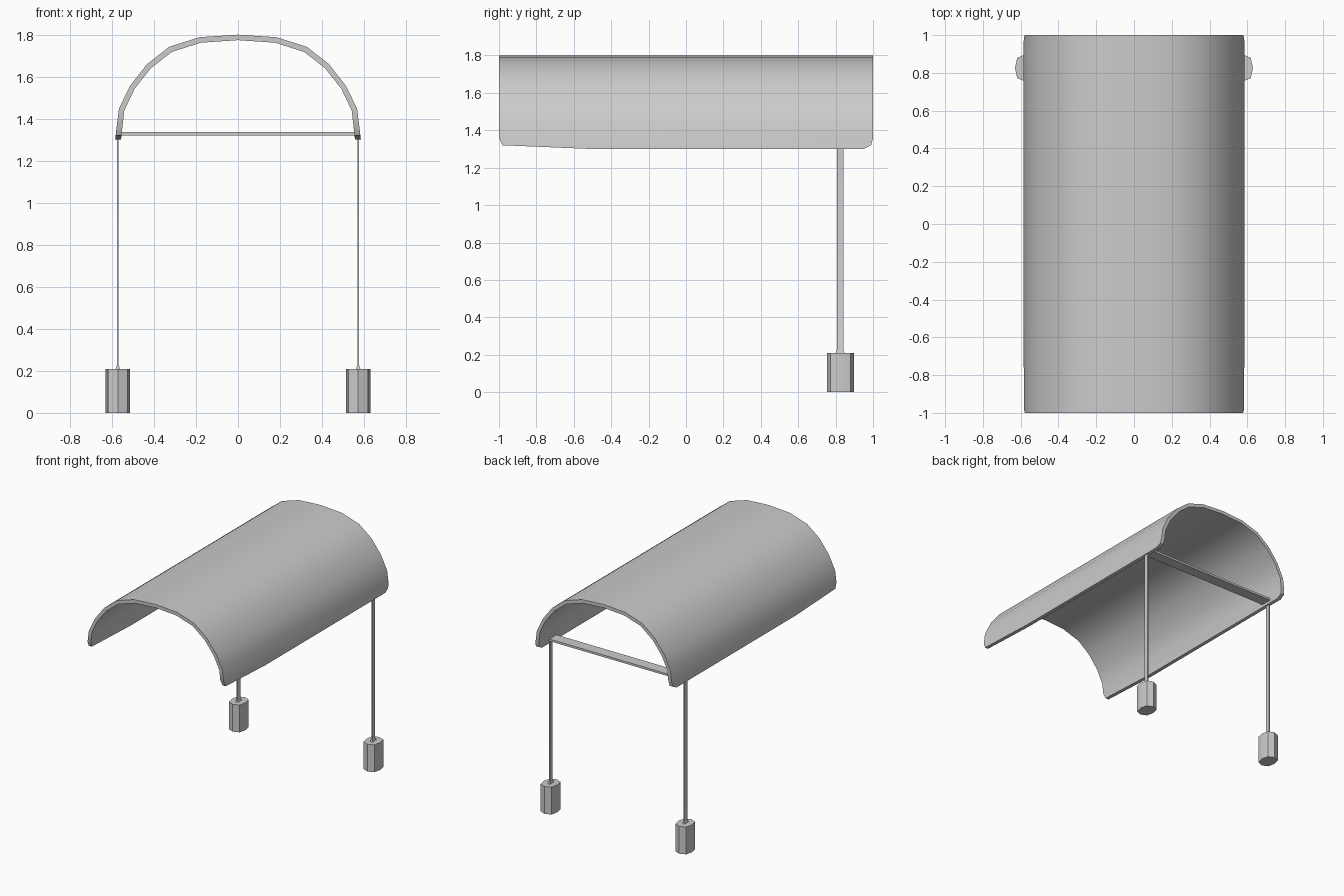
import bpy, bmesh
from mathutils import Vector

if "Cube" in bpy.data.objects:
    bpy.data.objects.remove(bpy.data.objects["Cube"])


def finish(bm, name, angle=0.7):
    bmesh.ops.recalc_face_normals(bm, faces=bm.faces)
    mesh = bpy.data.meshes.new(name)
    bm.to_mesh(mesh)
    bm.free()
    ob = bpy.data.objects.new(name, mesh)
    bpy.context.collection.objects.link(ob)
    bpy.ops.object.select_all(action='DESELECT')
    ob.select_set(True)
    bpy.context.view_layer.objects.active = ob
    bpy.ops.object.shade_smooth_by_angle(angle=angle)
    return ob


def loft(name, rings):
    """Skin a list of equal-length point rings and cap both ends."""
    bm = bmesh.new()
    vs = [[bm.verts.new(p) for p in r] for r in rings]
    n = len(vs[0])
    for a, b in zip(vs, vs[1:]):
        for i in range(n):
            j = (i + 1) % n
            bm.faces.new((a[i], a[j], b[j], b[i]))
    bm.faces.new(vs[0])
    bm.faces.new(vs[-1])
    return finish(bm, name)


# canopy: half profile mirrored, extruded along y, lower corners trimmed
outer = [(0.585, 1.30), (0.567, 1.447), (0.515, 1.555), (0.433, 1.66),
         (0.328, 1.742), (0.183, 1.788), (0, 1.80)]
inner = [(0.557, 1.30), (0.541, 1.44), (0.492, 1.542), (0.415, 1.64),
         (0.315, 1.718), (0.176, 1.762), (0, 1.774)]
mirror = lambda half: half + [(-x, z) for x, z in reversed(half[:-1])]
out, inn = mirror(outer), mirror(inner)
bm = bmesh.new()
rings = [[bm.verts.new((x, y, z)) for x, z in out + inn[::-1]] for y in (-1, 1)]
n, m = len(rings[0]), len(out)
for i in range(n):
    j = (i + 1) % n
    bm.faces.new((rings[0][i], rings[0][j], rings[1][j], rings[1][i]))
for r in rings:
    for i in range(m - 1):
        bm.faces.new((r[i], r[i + 1], r[n - 2 - i], r[n - 1 - i]))
cuts = [((-1, 1.36), (-0.98, 1.32)), ((-0.98, 1.32), (-0.55, 1.302)),
        ((0.95, 1.30), (0.99, 1.32)), ((0.99, 1.32), (1, 1.36))]
for (y0, z0), (y1, z1) in cuts:
    normal = Vector((0, z1 - z0, y0 - y1))
    bmesh.ops.bisect_plane(bm, geom=bm.verts[:] + bm.edges[:] + bm.faces[:],
                           plane_co=(0, y0, z0), plane_no=normal,
                           clear_outer=True)
    bmesh.ops.holes_fill(bm, edges=[e for e in bm.edges if e.is_boundary], sides=0)
finish(bm, "canopy")


def box_ring(x, y, hx, hy, z):
    return [(x - hx, y - hy, z), (x + hx, y - hy, z),
            (x + hx, y + hy, z), (x - hx, y + hy, z)]


# cross bar between the canopy sides
loft("cross_bar", [box_ring(0, 0.825, 0.565, 0.043, z) for z in (1.32, 1.336)])

# legs with a small flare, standing in rounded weights
foot = [(0.058, 0), (0.046, 0.054), (0, 0.073), (-0.046, 0.054),
        (-0.058, 0), (-0.046, -0.054), (0, -0.073), (0.046, -0.054)]
for side, sx in (("left", -1), ("right", 1)):
    x = sx * 0.572
    loft(side + "_leg", [box_ring(x, 0.824, hx, hy, z) for hx, hy, z in
                         ((0.012, 0.026, 0.205), (0.004, 0.017, 0.228),
                          (0.004, 0.017, 1.325))])
    loft(side + "_weight", [[(x + px, 0.826 + py, z) for px, py in foot]
                            for z in (0, 0.21)])
